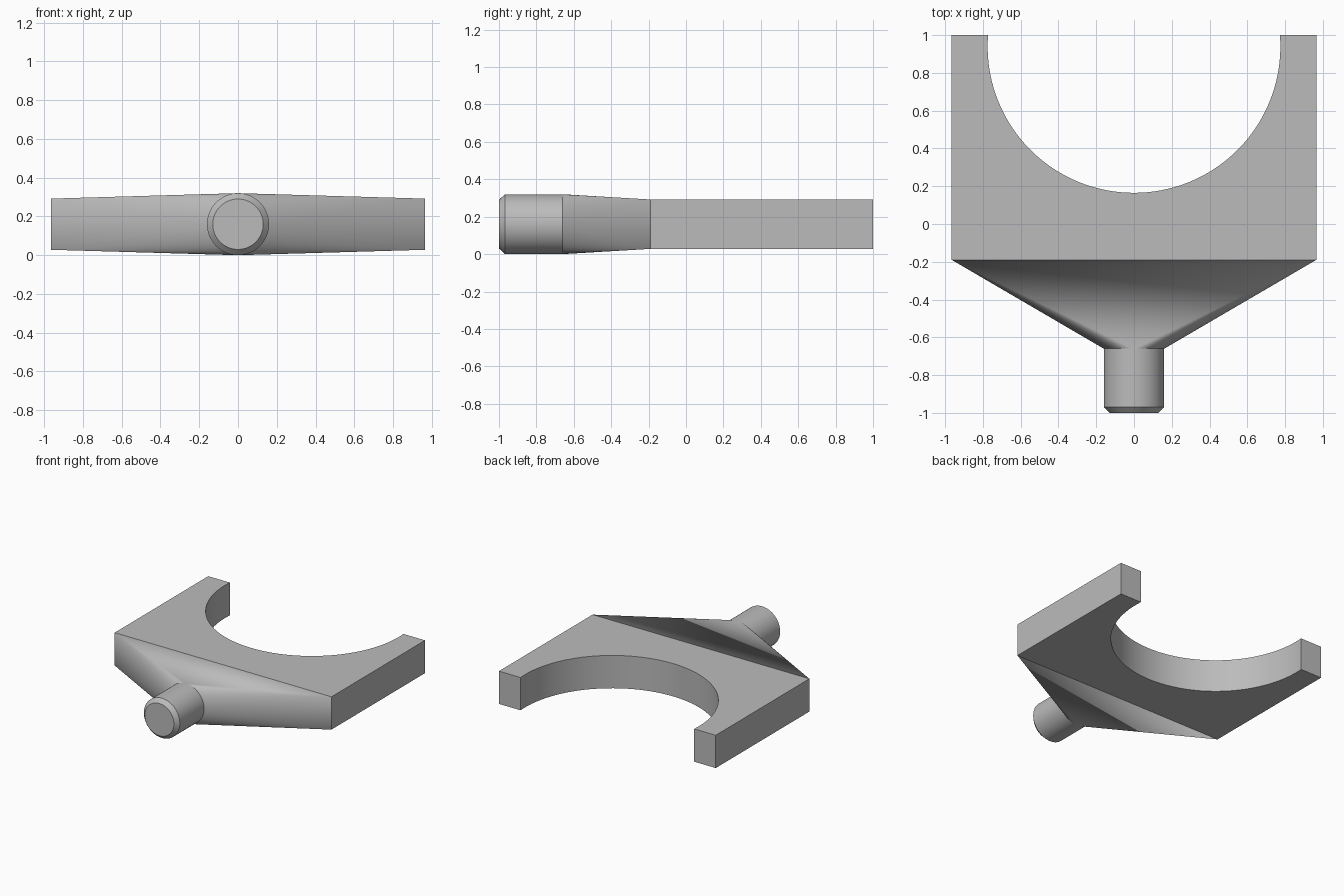
import bpy, bmesh, math

old = bpy.data.objects.get("Cube")
if old:
    bpy.data.objects.remove(old, do_unlink=True)

W, HALF, MID = 0.965, 0.132, 0.16      # plate half width, half thickness, mid height
Y_END, Y_PLATE, Y_NECK = 1.0, -0.19, -0.66
R, SEG = 0.16, 64                      # stem radius and sides

grey = bpy.data.materials.new("plain grey")
grey.use_nodes = True
colour = (0.5, 0.5, 0.5, 1)
grey.diffuse_color = colour
grey.node_tree.nodes["Principled BSDF"].inputs["Base Color"].default_value = colour


def finish(bm, name):
    bmesh.ops.recalc_face_normals(bm, faces=bm.faces)
    mesh = bpy.data.meshes.new(name)
    bm.to_mesh(mesh)
    bm.free()
    mesh.materials.append(grey)
    obj = bpy.data.objects.new(name, mesh)
    bpy.context.collection.objects.link(obj)
    bpy.ops.object.select_all(action='DESELECT')
    obj.select_set(True)
    bpy.context.view_layer.objects.active = obj
    bpy.ops.object.shade_smooth_by_angle(angle=math.radians(30))
    return obj


def ring(bm, radius, y):
    steps = [2 * math.pi * i / SEG for i in range(SEG)]
    return [bm.verts.new((radius * math.cos(a), y, MID + radius * math.sin(a)))
            for a in steps]


# Fork plate: square outline with a round mouth open to the back
mouth_r, mouth_y, n = 0.775, 0.94, 72
lip = math.asin((Y_END - mouth_y) / mouth_r)
outline = [(-W, Y_END), (-W, Y_PLATE), (W, Y_PLATE), (W, Y_END)]
for i in range(n + 1):
    a = lip - (math.pi + 2 * lip) * i / n
    outline.append((mouth_r * math.cos(a), mouth_y + mouth_r * math.sin(a)))
bm = bmesh.new()
base = bm.faces.new([bm.verts.new((x, y, MID - HALF)) for x, y in outline])
top = bmesh.ops.extrude_face_region(bm, geom=[base], use_keep_orig=True)["geom"]
bmesh.ops.translate(bm, vec=(0, 0, 2 * HALF),
                    verts=[v for v in top if isinstance(v, bmesh.types.BMVert)])
# the front wall is covered by the neck
hidden = [f for f in bm.faces if all(abs(v.co.y - Y_PLATE) < 1e-4 for v in f.verts)]
bmesh.ops.delete(bm, geom=hidden, context='FACES_ONLY')
finish(bm, "fork_plate")

# Neck: round-to-rectangle transition, a cone fan per corner and a flat per side
bm = bmesh.new()
circle = ring(bm, R, Y_NECK)
corners = [bm.verts.new((sx * W, Y_PLATE, MID + sz * HALF))
           for sx, sz in ((1, 1), (-1, 1), (-1, -1), (1, -1))]
quarter = SEG // 4
for q, corner in enumerate(corners):
    start = q * quarter
    bm.faces.new((circle[start], corners[q - 1], corner))
    for i in range(start, start + quarter):
        bm.faces.new((corner, circle[i], circle[(i + 1) % SEG]))
finish(bm, "tapered_neck")

# Stem: cylinder with a chamfered tip
bm = bmesh.new()
rings = [ring(bm, r, y) for r, y in ((R, Y_NECK), (R, -0.968), (0.13, -1.0))]
for a, b in zip(rings, rings[1:]):
    for i in range(SEG):
        j = (i + 1) % SEG
        bm.faces.new((a[i], a[j], b[j], b[i]))
bm.faces.new(rings[-1])
finish(bm, "round_stem")
